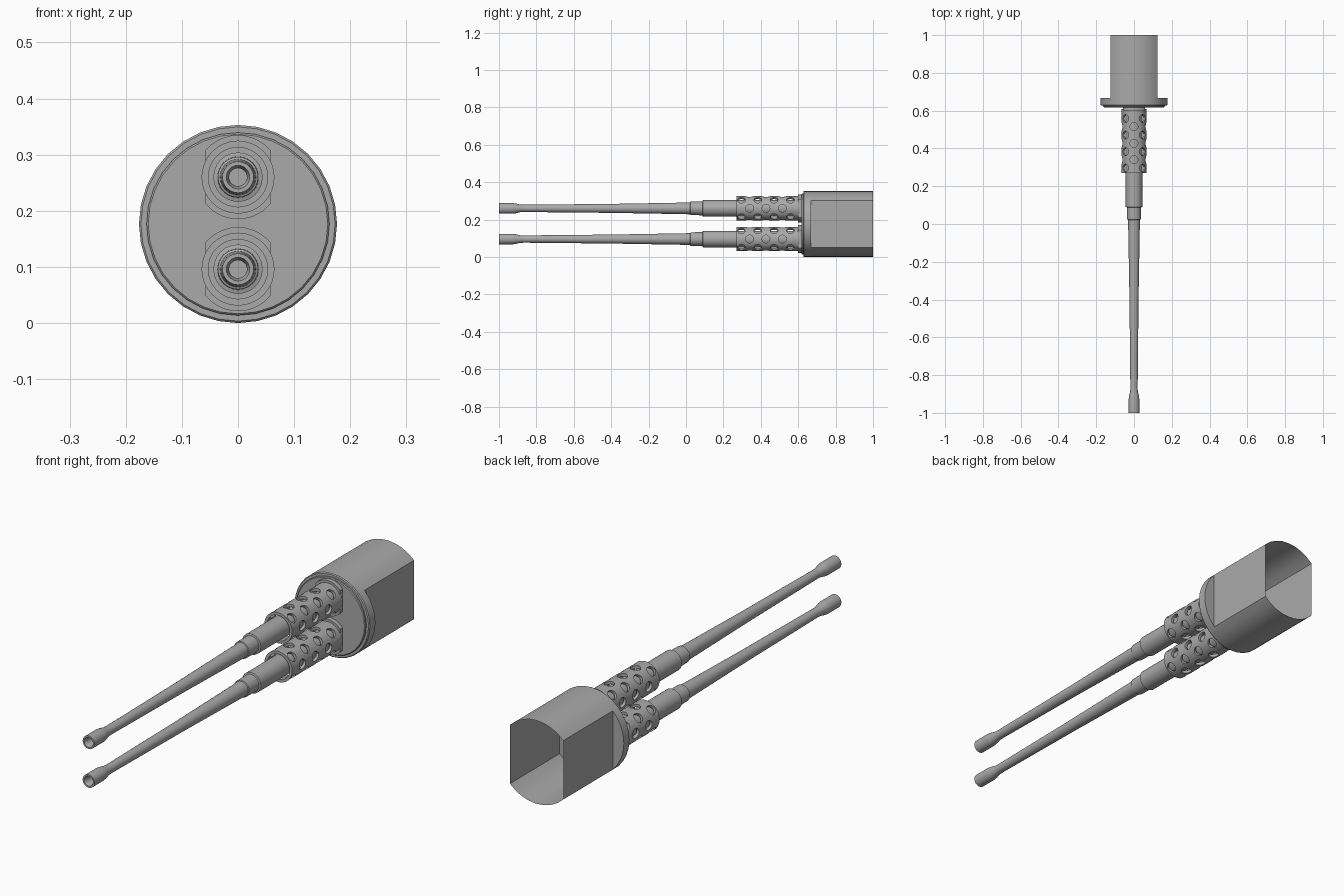
import bpy, bmesh, math
from mathutils import Matrix, Vector

if "Cube" in bpy.data.objects:
    bpy.data.objects.remove(bpy.data.objects["Cube"])

R, FLAT, ZC = 0.1765, 0.125, 0.1765      # housing radius, half width at the flats, centre height
BARREL_Z = (0.26, 0.096)

grey = bpy.data.materials.new("plain grey")
grey.diffuse_color = (0.4, 0.4, 0.4, 1)
grey.use_nodes = True
grey.node_tree.nodes["Principled BSDF"].inputs["Base Color"].default_value = grey.diffuse_color


def make(name, bm, z, smooth=30):
    bmesh.ops.recalc_face_normals(bm, faces=bm.faces)
    me = bpy.data.meshes.new(name)
    bm.to_mesh(me)
    bm.free()
    me.materials.append(grey)
    ob = bpy.data.objects.new(name, me)
    bpy.context.collection.objects.link(ob)
    ob.location.z = z
    return ob


def smooth(ob, angle=30):
    bpy.ops.object.select_all(action='DESELECT')
    bpy.context.view_layer.objects.active = ob
    ob.select_set(True)
    bpy.ops.object.shade_smooth_by_angle(angle=math.radians(angle))


def lathe(profile, sides, closed=False):
    """Revolve (radius, y) points about the y axis."""
    bm = bmesh.new()
    vs = [bm.verts.new((0, y, r)) for r, y in profile]
    pairs = list(zip(vs, vs[1:])) + ([(vs[-1], vs[0])] if closed else [])
    es = [bm.edges.new(p) for p in pairs]
    bmesh.ops.spin(bm, geom=vs + es, cent=(0, 0, 0), axis=(0, 1, 0),
                   angle=2 * math.pi, steps=sides, use_duplicate=False)
    bmesh.ops.remove_doubles(bm, verts=bm.verts, dist=1e-5)
    return bm


def flat_sided(radius, flat, steps):
    """Outline of a circle cut off at x = +-flat."""
    a = math.acos(flat / radius)
    arc = [a + (math.pi - 2 * a) * i / steps for i in range(steps + 1)]
    arc += [t + math.pi for t in arc]
    return [(radius * math.cos(t), radius * math.sin(t)) for t in arc]


def extrude(outline, y0, y1, caps):
    bm = bmesh.new()
    a = [bm.verts.new((x, y0, z)) for x, z in outline]
    b = [bm.verts.new((x, y1, z)) for x, z in outline]
    n = len(a)
    for i in range(n):
        j = (i + 1) % n
        bm.faces.new((a[i], a[j], b[j], b[i]))
    if caps:
        bm.faces.new(a)
        bm.faces.new(b)
    return bm


# Round mounting flange with a raised front disc
smooth(make("flange", lathe([(0, 0.618), (0.160, 0.618), (0.163, 0.621), (0.163, 0.627),
                             (0.173, 0.627), (R, 0.631), (R, 0.668), (0, 0.668)], 32), ZC))

# Flat-sided housing, open at the back
smooth(make("housing_shell", extrude(flat_sided(R, FLAT, 8), 0.668, 1.0, False), ZC))

# Parts of one barrel, made on its own axis
holder = make("barrel_holder", extrude(flat_sided(0.075, 0.058, 10), 0.600, 0.622, True), BARREL_Z[0])
barrel = make("barrel", lathe([
    (0, -0.90), (0.016, -0.90), (0.016, -0.985), (0.021, -1.0), (0.028, -1.0),
    (0.028, -0.925), (0.026, -0.91), (0.020, -0.885), (0.0195, -0.86), (0.024, -0.40),
    (0.031, 0.0), (0.032, 0.022), (0.036, 0.024), (0.037, 0.088), (0.044, 0.09),
    (0.044, 0.605), (0, 0.605)], 24), BARREL_Z[0])
jacket = make("cooling_jacket", lathe([(0.065, 0.27), (0.065, 0.608), (0.053, 0.608),
                                       (0.053, 0.27)], 32, closed=True), BARREL_Z[0])

# Staggered rows of round holes through the jacket
bm = bmesh.new()
for k in range(8):
    ys = [0.340 + 0.0875 * i for i in range(3)] if k % 2 == 0 else [0.296 + 0.0875 * i for i in range(4)]
    turn = Matrix.Rotation(k * math.pi / 4, 4, 'Y')
    for y in ys:
        bmesh.ops.create_cone(bm, cap_ends=True, segments=14, radius1=0.021, radius2=0.021,
                              depth=0.034, matrix=turn @ Matrix.Translation(Vector((0, y, 0.062))))
cutter = make("hole_cutter", bm, BARREL_Z[0])
cutter.hide_render = True
mod = jacket.modifiers.new("holes", 'BOOLEAN')
mod.object, mod.operation, mod.solver = cutter, 'DIFFERENCE', 'EXACT'
bpy.context.view_layer.objects.active = jacket
bpy.ops.object.modifier_apply(modifier=mod.name)
bpy.data.objects.remove(cutter)

# Smooth and repeat for the lower barrel
for ob in (holder, barrel, jacket):
    smooth(ob)
    lower = ob.copy()
    lower.name = "lower_" + ob.name
    ob.name = "upper_" + ob.name
    lower.location.z = BARREL_Z[1]
    bpy.context.collection.objects.link(lower)
